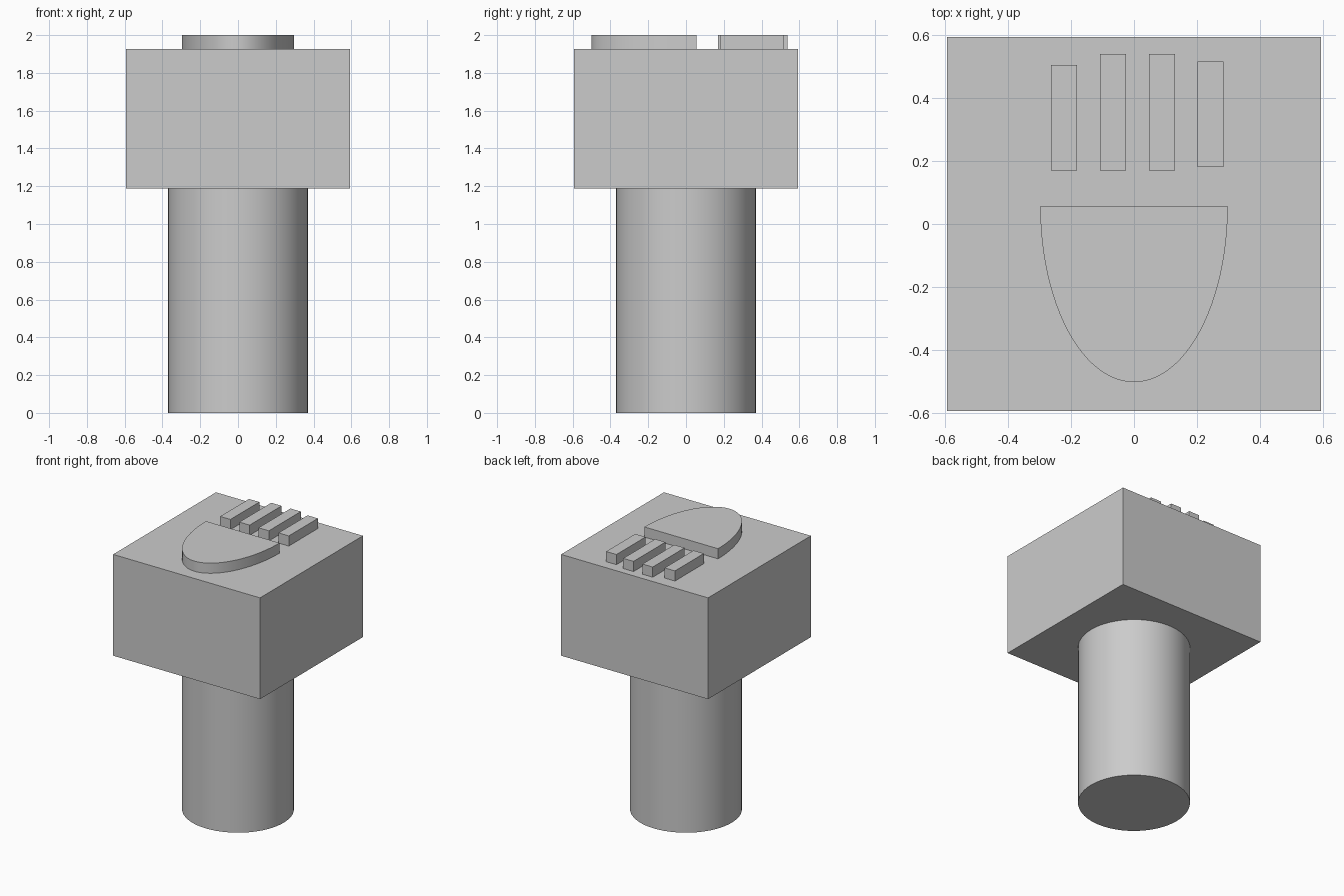
import bpy, bmesh, math

cube = bpy.data.objects.get("Cube")
if cube:
    bpy.data.objects.remove(cube, do_unlink=True)

grey = bpy.data.materials.new("plain grey")
grey.use_nodes = True
colour = (0.6, 0.6, 0.6, 1.0)
grey.diffuse_color = colour
grey.node_tree.nodes["Principled BSDF"].inputs["Base Color"].default_value = colour

BLOCK_BOTTOM, BLOCK_TOP, TOP = 1.187, 1.926, 2.0
HALF = 0.593


def prism(name, outline, z0, z1, smooth=False):
    """Extrude a counter-clockwise outline from z0 to z1."""
    bm = bmesh.new()
    base = bm.faces.new([bm.verts.new((x, y, z0)) for x, y in outline])
    new = bmesh.ops.extrude_face_region(bm, geom=[base], use_keep_orig=True)["geom"]
    verts = [v for v in new if isinstance(v, bmesh.types.BMVert)]
    bmesh.ops.translate(bm, vec=(0, 0, z1 - z0), verts=verts)
    bmesh.ops.recalc_face_normals(bm, faces=bm.faces)
    mesh = bpy.data.meshes.new(name)
    bm.to_mesh(mesh)
    bm.free()
    mesh.materials.append(grey)
    obj = bpy.data.objects.new(name, mesh)
    bpy.context.collection.objects.link(obj)
    if smooth:
        bpy.ops.object.select_all(action="DESELECT")
        obj.select_set(True)
        bpy.context.view_layer.objects.active = obj
        bpy.ops.object.shade_smooth_by_angle(angle=math.radians(30))
    return obj


def rectangle(x0, x1, y0, y1):
    return [(x0, y0), (x1, y0), (x1, y1), (x0, y1)]


def arc(rx, ry, cy, start, sweep, steps):
    angles = [start + sweep * i / steps for i in range(steps + 1)]
    return [(rx * math.cos(a), cy + ry * math.sin(a)) for a in angles]


# Round handle and square head
prism("handle", arc(0.37, 0.37, 0, 0, math.tau, 64)[:-1], 0, BLOCK_BOTTOM, True)
prism("head_block", rectangle(-HALF, HALF, -HALF, HALF), BLOCK_BOTTOM, BLOCK_TOP)

# Raised half-ellipse palm
prism("palm", arc(0.297, 0.556, 0.055, math.pi, math.pi, 48), BLOCK_TOP, TOP, True)

# Four raised finger bars: left edge, near end, far end
fingers = [(-0.263, 0.17, 0.503), (-0.108, 0.17, 0.538),
           (0.047, 0.17, 0.538), (0.201, 0.18, 0.515)]
for i, (x, y0, y1) in enumerate(fingers, 1):
    prism(f"finger_{i}", rectangle(x, x + 0.083, y0, y1), BLOCK_TOP, TOP)
